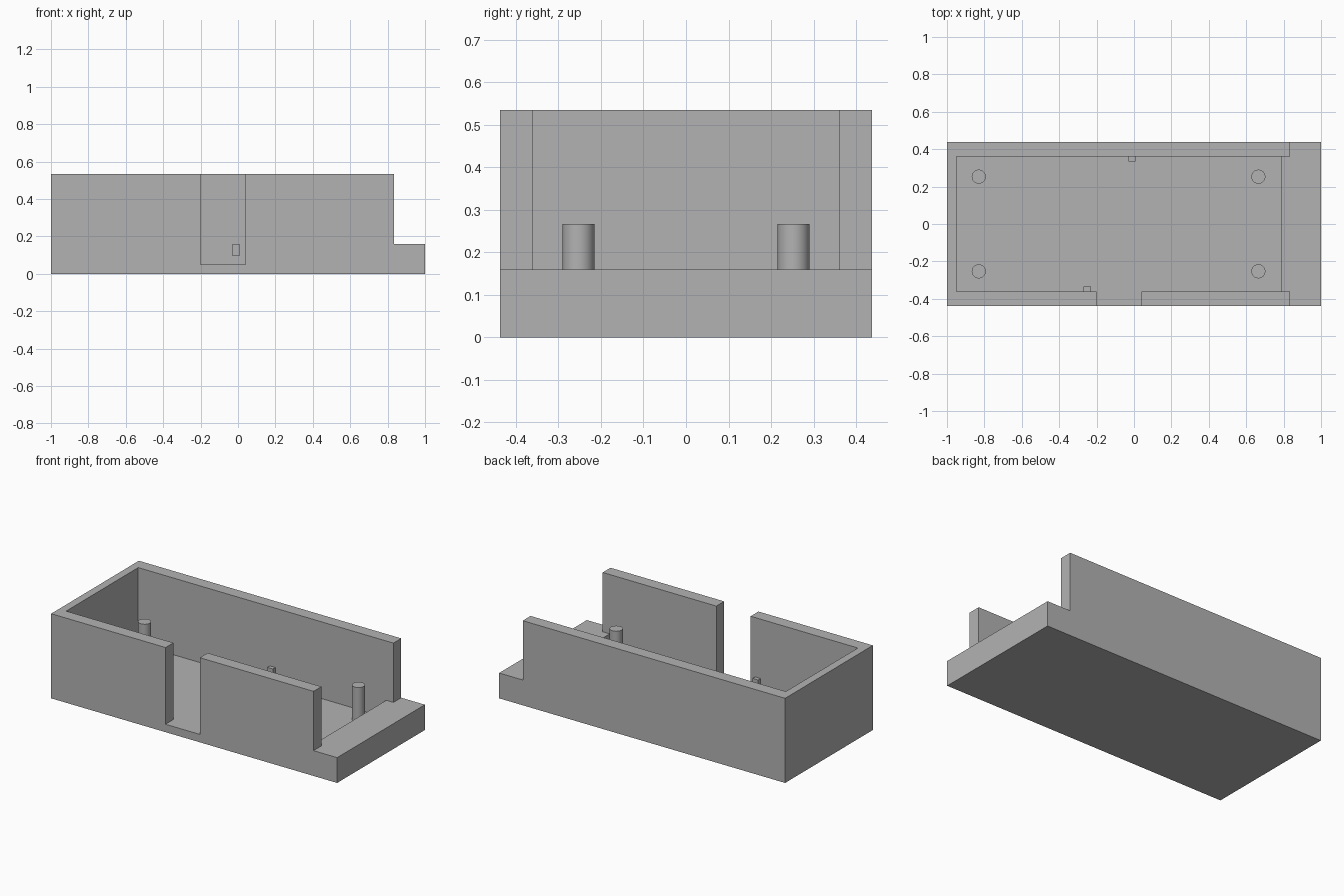
import bpy

cube = bpy.data.objects.get("Cube")
if cube:
    bpy.data.objects.remove(cube, do_unlink=True)

# Single grey plastic
grey = bpy.data.materials.new("plain grey")
grey.use_nodes = True
colour = (0.45, 0.45, 0.45, 1)
grey.diffuse_color = colour
grey.node_tree.nodes["Principled BSDF"].inputs["Base Color"].default_value = colour

# Main dimensions
HALF_X, HALF_Y, HEIGHT = 1.0, 0.438, 0.535
INNER_Y, FLOOR, LEDGE = 0.36, 0.05, 0.16
BEYOND = 1.2  # cutters reach past the outer faces


def box(name, x, y, z):
    """Axis-aligned box from (min, max) ranges."""
    bpy.ops.mesh.primitive_cube_add(size=1)
    ob = bpy.context.object
    ob.name = name
    ob.location = [(r[0] + r[1]) / 2 for r in (x, y, z)]
    ob.scale = [r[1] - r[0] for r in (x, y, z)]
    bpy.ops.object.transform_apply(location=True, rotation=False, scale=True)
    ob.data.materials.append(grey)
    return ob


def cut(target, cutter):
    """Subtract the cutter from the target and discard it."""
    cutter.hide_render = True
    mod = target.modifiers.new("cut", "BOOLEAN")
    mod.operation, mod.solver, mod.object = "DIFFERENCE", "EXACT", cutter
    bpy.ops.object.select_all(action="DESELECT")
    target.select_set(True)
    bpy.context.view_layer.objects.active = target
    bpy.ops.object.modifier_apply(modifier=mod.name)
    bpy.data.objects.remove(cutter, do_unlink=True)


# Open tray: hollow, open end with low ledge, doorway in the front wall
tray = box("tray", (-HALF_X, HALF_X), (-HALF_Y, HALF_Y), (0, HEIGHT))
cut(tray, box("cavity", (-0.95, 0.785), (-INNER_Y, INNER_Y), (FLOOR, BEYOND)))
cut(tray, box("end_opening", (0.7, BEYOND), (-INNER_Y, INNER_Y), (LEDGE, BEYOND)))
cut(tray, box("end_step", (0.835, BEYOND), (-BEYOND, BEYOND), (LEDGE, BEYOND)))
cut(tray, box("doorway", (-0.2, 0.04), (-BEYOND, -0.3), (FLOOR, BEYOND)))

# Four round mounting posts
for side, x in (("right", -0.83), ("left", 0.665)):
    for end, y in (("front", -0.253), ("back", 0.253)):
        bottom, top = FLOOR - 0.01, 0.267
        bpy.ops.mesh.primitive_cylinder_add(
            vertices=48, radius=0.0375, depth=top - bottom,
            location=(x, y, (top + bottom) / 2))
        post = bpy.context.object
        post.name = f"{end}_{side}_post"
        post.data.materials.append(grey)
        bpy.ops.object.shade_smooth_by_angle()

# Small catches on the inner faces of the long walls
for name, x, side in (("back_catch", -0.01, 1), ("front_catch", -0.25, -1)):
    y = sorted((side * 0.335, side * (INNER_Y + 0.01)))
    box(name, (x - 0.019, x + 0.019), y, (0.096, LEDGE))
